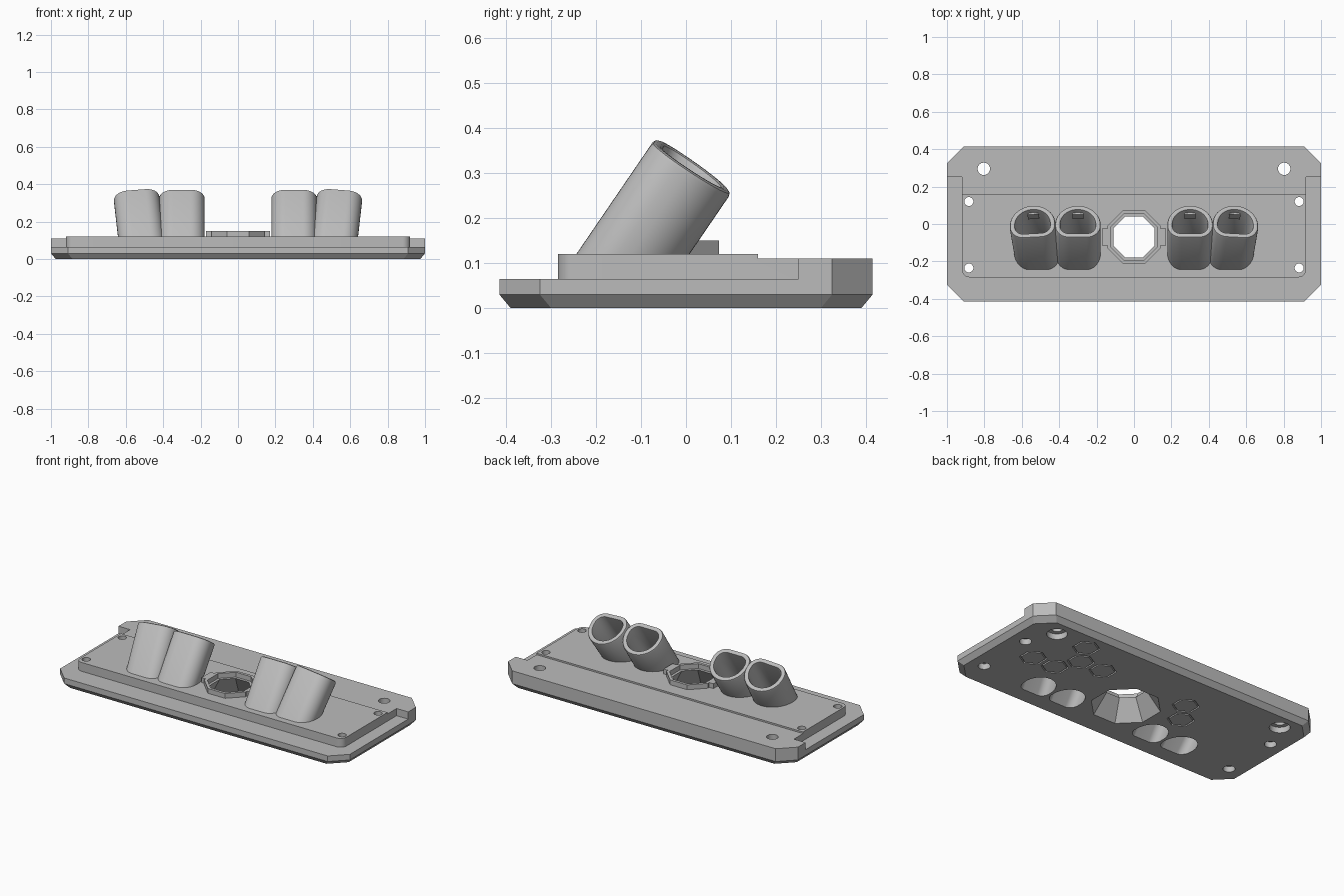
import bpy, bmesh
from math import radians, sin, cos, pi
from mathutils import Vector

if "Cube" in bpy.data.objects:
    bpy.data.objects.remove(bpy.data.objects["Cube"])

grey = bpy.data.materials.new("light_grey")
grey.use_nodes = True
grey.diffuse_color = (0.5, 0.5, 0.5, 1)
grey.node_tree.nodes["Principled BSDF"].inputs["Base Color"].default_value = (0.5, 0.5, 0.5, 1)


def loft(name, loops, closed=False):
    """Skin equal-length loops; cap the ends, or join last to first if closed."""
    bm = bmesh.new()
    rings = [[bm.verts.new(p) for p in loop] for loop in loops]
    pairs = list(zip(rings, rings[1:]))
    if closed:
        pairs.append((rings[-1], rings[0]))
    else:
        bm.faces.new(rings[0])
        bm.faces.new(rings[-1])
    n = len(rings[0])
    for a, b in pairs:
        for i in range(n):
            j = (i + 1) % n
            bm.faces.new((a[i], a[j], b[j], b[i]))
    bmesh.ops.recalc_face_normals(bm, faces=bm.faces)
    mesh = bpy.data.meshes.new(name)
    bm.to_mesh(mesh)
    bm.free()
    mesh.materials.append(grey)
    ob = bpy.data.objects.new(name, mesh)
    bpy.context.collection.objects.link(ob)
    return ob


def flat(points, z):
    return [(x, y, z) for x, y in points]


def box(name, x0, x1, y0, y1, z0, z1):
    pts = [(x0, y0), (x1, y0), (x1, y1), (x0, y1)]
    return loft(name, [flat(pts, z0), flat(pts, z1)])


def ngon(n, cx, cy, r, z, turn=0.0):
    return [(cx + r * cos(2 * pi * i / n + turn), cy + r * sin(2 * pi * i / n + turn), z)
            for i in range(n)]


def activate(ob):
    bpy.ops.object.select_all(action="DESELECT")
    ob.select_set(True)
    bpy.context.view_layer.objects.active = ob


def cut(target, cutter):
    cutter.hide_render = True
    mod = target.modifiers.new("cut", "BOOLEAN")
    mod.operation, mod.solver, mod.object = "DIFFERENCE", "EXACT", cutter
    activate(target)
    bpy.ops.object.modifier_apply(modifier=mod.name)
    bpy.data.objects.remove(cutter)


def smooth(ob):
    activate(ob)
    bpy.ops.object.shade_smooth_by_angle(angle=radians(30))


# Plate: clipped-corner outline with a bevelled underside
def outline(inset):
    x, y, c = 1 - inset, 0.415 - inset, 0.09
    return [(-x + c, -y), (x - c, -y), (x, -y + c), (x, y - c),
            (x - c, y), (-x + c, y), (-x, y - c), (-x, -y + c)]


plate = loft("mounting_plate", [flat(outline(0.025), 0), flat(outline(0), 0.03),
                                flat(outline(0), 0.12)])

# Lower ledge around the raised pad, with rounded front corners
r, px, py = 0.04, 0.92, -0.285
corner = [(px - r + r * cos(a), py + r - r * sin(a))
          for a in [i * pi / 12 for i in range(7)]]
right_side = [(1.2, -0.6), (1.2, 0.25), (px, 0.25)] + corner
left_side = [(-x, y) for x, y in reversed(right_side)]
ledge = right_side + left_side
cut(plate, loft("ledge_cutter", [flat(ledge, 0.065), flat(ledge, 0.3)]))
cut(plate, box("rear_step_cutter", -1.2, 1.2, 0.16, 0.6, 0.11, 0.3))

# Screw holes with wider mouths underneath
for side in (-1, 1):
    for x, y, hole, mouth in ((0.803, 0.295, 0.033, 0.058),
                              (0.883, 0.12, 0.024, 0.034),
                              (0.883, -0.235, 0.024, 0.034)):
        loops = [ngon(32, side * x, y, rad, z) for rad, z in
                 ((mouth, -0.05), (mouth, 0.035), (hole, 0.035), (hole, 0.3))]
        cut(plate, loft("screw_cutter", loops))

# Tapered octagonal opening in the middle
CY, EIGHT = -0.07, cos(pi / 8)


def octagon(apothem, z):
    return ngon(8, 0, CY, apothem / EIGHT, z, pi / 8)


cut(plate, loft("opening_cutter", [octagon(0.195, -0.016), octagon(0.11, 0.12),
                                   octagon(0.11, 0.2)]))

# Shallow honeycomb outlines engraved on the underside
for x, y in ((0.735, 0.01), (0.58, 0.01), (0.58, 0.28), (0.505, 0.145),
             (0.348, 0.145), (-0.252, 0.145), (-0.33, 0.01)):
    loops = [ngon(6, x, y, rad, z, pi / 6) for rad, z in
             ((0.078, -0.02), (0.078, 0.012), (0.068, 0.012), (0.068, -0.02))]
    cut(plate, loft("hexagon_cutter", loops, closed=True))


# Angled sockets: round at the back, flattened at the front
def profile(inset):
    pts = []
    for cx, cy, rad, start in ((0, -0.018, 0.122, 0), (-0.047, -0.029, 0.075, pi),
                               (0.047, -0.029, 0.075, 1.5 * pi)):
        sweep = pi if start == 0 else pi / 2
        steps = 24 if start == 0 else 10
        for i in range(steps + 1):
            a = start + sweep * i / steps
            pts.append((cx + (rad - inset) * cos(a), cy + (rad - inset) * sin(a)))
    return pts


def socket(name, top_x, foot_x):
    top = Vector((top_x, 0.015, 0.315))
    axis = (top - Vector((foot_x, -0.2, 0))).normalized()
    v = axis.cross(Vector((1, 0, 0))).normalized()
    u = v.cross(axis).normalized()

    def ring(inset, depth):
        return [top + u * a + v * b - axis * depth for a, b in profile(inset)]

    def slid(inset, z):
        return [p + axis * ((z - p.z) / axis.z) for p in ring(inset, 0)]

    wall = 0.028
    cut(plate, loft("bore_cutter", [slid(wall, -0.03), slid(wall, 0.2)]))
    body = loft(name, [slid(0, 0.11), ring(0, 0.01), ring(0.003, 0.003), ring(0.01, 0),
                       ring(wall - 0.008, 0), ring(wall - 0.002, 0.003),
                       ring(wall, 0.01), slid(wall, 0.11)], closed=True)
    smooth(body)
    # Small key on the rear wall of the bore
    quad = [(-0.03, 0.065), (0.03, 0.065), (0.03, 0.085), (-0.03, 0.085)]
    loft(name + "_key", [[top + u * a + v * b - axis * d for a, b in quad]
                         for d in (0.03, 0.075)])


# v must point to the rear, so the cross product order above gives +y
for side, label in ((-1, "right"), (1, "left")):
    socket(label + "_outer_socket", side * 0.543, side * 0.507)
    socket(label + "_inner_socket", side * 0.3, side * 0.3)

# Raised collar around the opening, with side tabs
loft("opening_collar", [octagon(0.143, 0.11), octagon(0.143, 0.15),
                        octagon(0.126, 0.15), octagon(0.126, 0.11)], closed=True)
for side, label in ((-1, "right"), (1, "left")):
    a, b = sorted((side * 0.135, side * 0.172))
    box(label + "_collar_tab", a, b, CY - 0.045, CY + 0.045, 0.11, 0.15)

smooth(plate)
